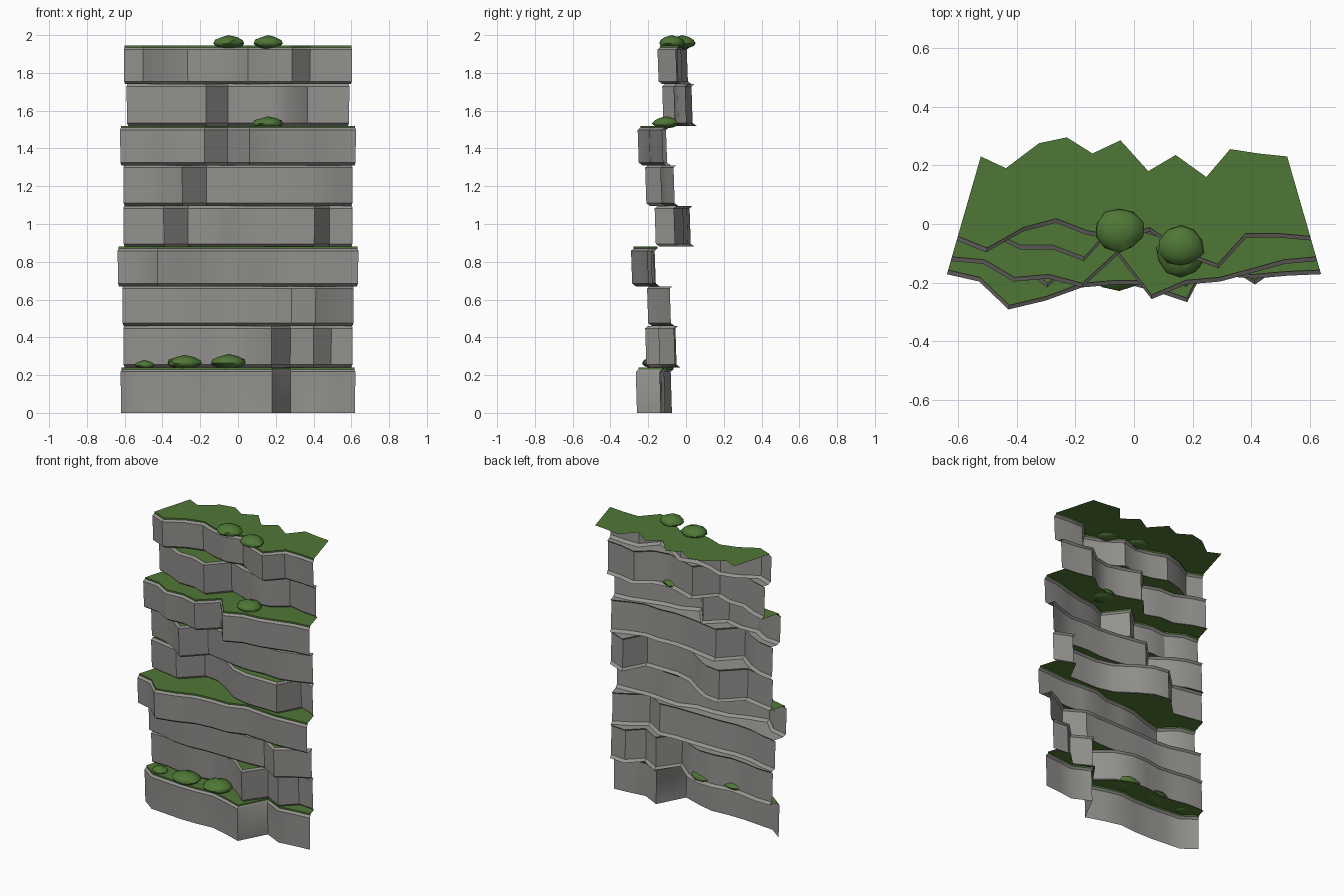
import bpy, bmesh, math, random
from mathutils import Vector

if "Cube" in bpy.data.objects:
    bpy.data.objects.remove(bpy.data.objects["Cube"])

random.seed(4)
UNIT = 0.1069   # column spacing on y = 0; columns fan out toward the front

# Front depth of each rock layer at its 12 columns, bottom to top
LAYERS = [
    [-.11, -.18, -.19, -.20, -.20, -.19, -.22, -.26, -.075, -.135, -.12, -.11],
    [-.06, -.06, -.08, -.09, -.07, -.07, -.11, -.21, -.07, -.14, -.05, -.06],
    [-.08, -.10, -.13, -.14, -.13, -.13, -.13, -.13, -.12, -.20, -.13, -.08],
    [-.165, -.19, -.285, -.255, -.21, -.20, -.20, -.16, -.17, -.18, -.17, -.165],
    [-.06, -.08, -.10, .025, .01, -.05, -.13, -.16, -.16, -.16, -.01, -.06],
    [-.06, -.08, -.13, -.21, -.08, -.10, -.12, -.13, -.12, -.13, -.10, -.06],
    [-.12, -.13, -.19, -.18, -.21, -.10, -.25, -.20, -.19, -.16, -.13, -.12],
    [.00, -.03, -.08, -.08, -.12, .01, -.03, -.06, -.04, .035, .01, .00],
    [-.05, -.09, -.02, .01, -.03, -.05, -.02, -.10, -.145, -.04, -.04, -.05],
]
BACK = [.23, .19, .275, .295, .24, .285, .18, .235, .16, .255, .24, .23]
LEVELS = [0, .24, .46, .67, .88, 1.095, 1.31, 1.52, 1.74, 1.945]
GRASSY = (0, 3, 6, 8)


def material(name, rgb):
    mat = bpy.data.materials.new(name)
    mat.diffuse_color = (*rgb, 1)
    mat.use_nodes = True
    mat.node_tree.nodes["Principled BSDF"].inputs["Base Color"].default_value = mat.diffuse_color
    return mat


green = material("grass_green", (.078, .185, .037))
stone = material("warm_stone", (.30, .29, .275))


def row(ys, z, dy=0):
    """Points across the wall at one height, fanned around a far back centre."""
    return [Vector(((i - 5.5) * UNIT * (1 - .49 * (y + dy)), y + dy, z))
            for i, y in enumerate(ys)]


def face(bm, *pts):
    bm.faces.new([bm.verts.new(p) for p in pts])


def strip(bm, lower, upper):
    for i in range(len(lower) - 1):
        face(bm, lower[i], lower[i + 1], upper[i + 1], upper[i])


def shelf(grass, rock, edge, inner):
    """Level surface between two layers: grass where it faces up, rock where it
    is an overhang, split where the two outlines cross."""
    for i in range(len(edge) - 1):
        a, b, c, d = edge[i], edge[i + 1], inner[i + 1], inner[i]
        p, q = d.y - a.y, c.y - b.y
        if p * q >= 0:
            face(grass if p + q > 0 else rock, a, b, c, d)
        else:
            m = a.lerp(b, p / (p - q))
            face(grass if p > 0 else rock, a, m, d)
            face(grass if q > 0 else rock, m, b, c)


def finish(bm, name, mat, angle=35):
    bmesh.ops.remove_doubles(bm, verts=bm.verts, dist=.0005)
    me = bpy.data.meshes.new(name)
    bm.to_mesh(me)
    bm.free()
    ob = bpy.data.objects.new(name, me)
    bpy.context.collection.objects.link(ob)
    me.materials.append(mat)
    bpy.ops.object.select_all(action='DESELECT')
    ob.select_set(True)
    bpy.context.view_layer.objects.active = ob
    bpy.ops.object.shade_smooth_by_angle(angle=math.radians(angle))


# Rock layers with chamfered rims, joined by ledges or overhang undersides
for n, ys in enumerate(LAYERS):
    rock, grass = bmesh.new(), bmesh.new()
    z0, z1 = LEVELS[n], LEVELS[n + 1]
    turf = z1 - (.01 if n in GRASSY else 0)
    rows = [row(ys, z0, .02 if n else 0), row(ys, z0 + .015),
            row(ys, turf - .012, -.006), row(ys, turf, .008)]
    for lower, upper in zip(rows, rows[1:]):
        strip(rock, lower, upper)
    edge = row(ys, z1, .008)
    if n in GRASSY:
        strip(grass, rows[3], edge)
    if n < len(LAYERS) - 1:
        shelf(grass, rock, edge, row(LAYERS[n + 1], z1, .02))
    else:
        strip(grass, edge, row(BACK, z1))
    finish(rock, f"rock_layer_{n + 1}", stone)
    finish(grass, f"grass_ledge_{n + 1}", green)

# Low bushes, widest near the base: x, y, base height, radius, height
BUSHES = [(-.05, -.02, 1.925, .085, .075), (.16, -.075, 1.925, .08, .075),
          (.16, -.105, 1.505, .085, .065), (-.495, -.13, .23, .052, .05),
          (-.285, -.15, .23, .095, .077), (-.05, -.14, .23, .1, .082)]
for k, (x, y, z, r, h) in enumerate(BUSHES):
    bm = bmesh.new()
    bmesh.ops.create_icosphere(bm, subdivisions=2, radius=1)
    for v in bm.verts:
        s = math.asin(max(-1, min(1, v.co.z))) / (math.pi / 2)
        up = .42 + (s + v.co.z) / 2 * (.58 if s > 0 else .42)
        w = random.uniform(.92, 1.04)
        v.co = Vector((x + v.co.x * r * w, y + v.co.y * r * .9 * w, z + up * h))
    finish(bm, f"bush_{k + 1}", green, 40)
